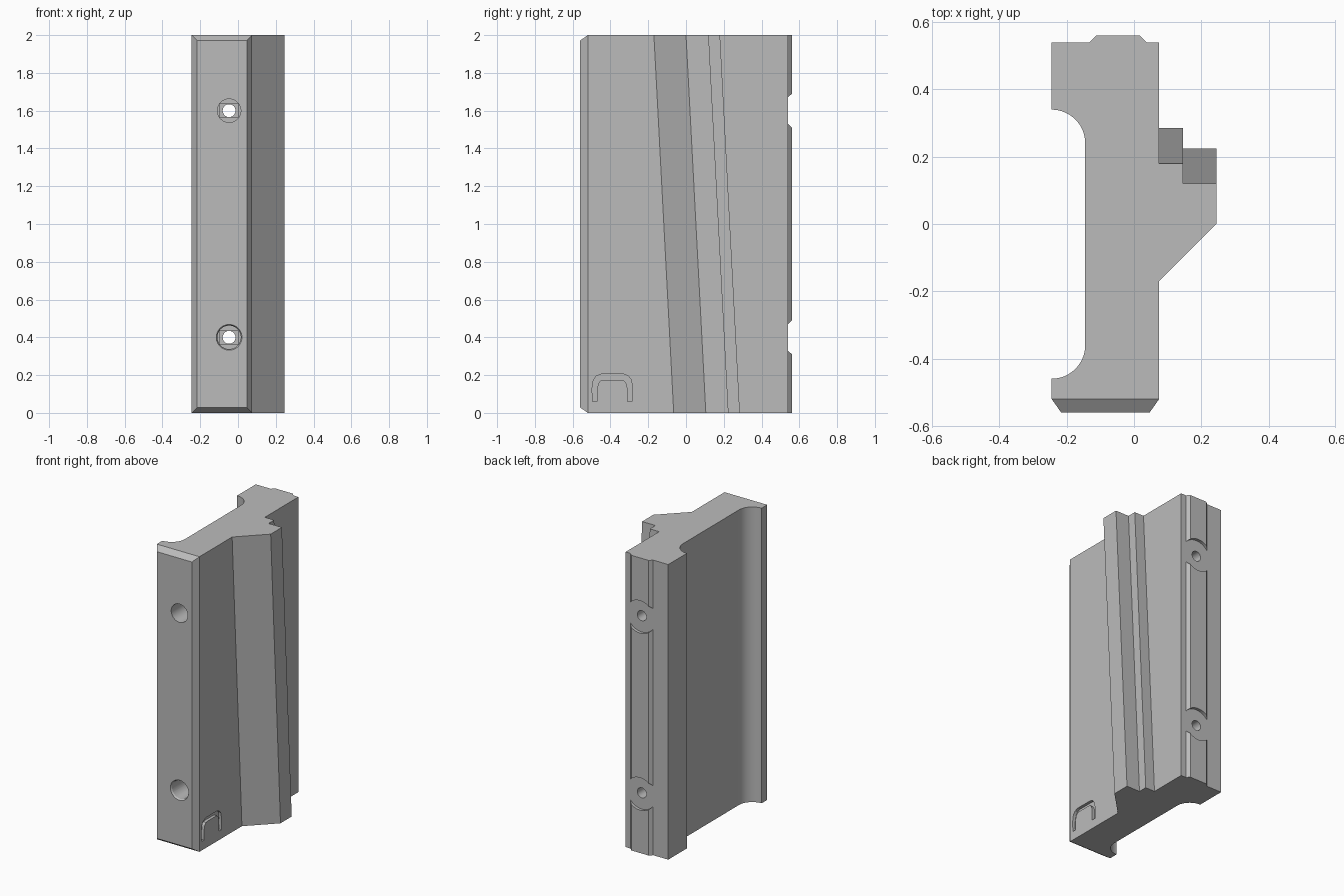
import bpy, bmesh
from math import sin, cos, pi
from mathutils import Vector, Matrix

cube = bpy.data.objects.get("Cube")
if cube:
    bpy.data.objects.remove(cube, do_unlink=True)

grey = bpy.data.materials.new("plain grey")
grey.use_nodes = True
colour = (0.5, 0.5, 0.5, 1)
grey.diffuse_color = colour
grey.node_tree.nodes["Principled BSDF"].inputs["Base Color"].default_value = colour


def finish(name, bm):
    bmesh.ops.recalc_face_normals(bm, faces=bm.faces)
    mesh = bpy.data.meshes.new(name)
    bm.to_mesh(mesh)
    bm.free()
    mesh.materials.append(grey)
    obj = bpy.data.objects.new(name, mesh)
    bpy.context.collection.objects.link(obj)
    return obj


def prism_mesh(points, sweep):
    """Sweep a flat outline along a vector."""
    bm = bmesh.new()
    face = bm.faces.new([bm.verts.new(p) for p in points])
    new = bmesh.ops.extrude_face_region(bm, geom=[face])["geom"]
    bmesh.ops.translate(bm, vec=Vector(sweep),
                        verts=[v for v in new if isinstance(v, bmesh.types.BMVert)])
    bmesh.ops.recalc_face_normals(bm, faces=bm.faces)
    return bm


def cone(name, x, z, y0, y1, r0, r1):
    """Round part along y."""
    bm = bmesh.new()
    place = Matrix.Translation((x, (y0 + y1) / 2, z)) @ Matrix.Rotation(-pi / 2, 4, 'X')
    bmesh.ops.create_cone(bm, cap_ends=True, segments=48, radius1=r0, radius2=r1,
                          depth=y1 - y0, matrix=place)
    return finish(name, bm)


def boolean(target, tool, operation):
    mod = target.modifiers.new(tool.name, 'BOOLEAN')
    mod.operation, mod.solver, mod.object = operation, 'EXACT', tool
    bpy.context.view_layer.objects.active = target
    bpy.ops.object.modifier_apply(modifier=mod.name)
    bpy.data.objects.remove(tool, do_unlink=True)


# Main block: scooped on one side, chamfered around the front face
H = 2
SIDE, OUT, R = 0.075, -0.245, 0.1
STEPS = 16
arc = [i * pi / 2 / STEPS for i in range(STEPS + 1)]
outline = [(SIDE, -0.52), (SIDE, 0.54), (OUT, 0.54)]
outline += [(OUT + R * sin(a), 0.24 + R * cos(a)) for a in arc]
outline += [(OUT + R * cos(a), -0.36 - R * sin(a)) for a in arc]
outline += [(OUT, -0.52)]
bm = prism_mesh([(x, y, 0) for x, y in outline], (0, 0, H))
bm.faces.ensure_lookup_table()
front = [f for f in bm.faces if f.normal.y < -0.99 and f.calc_center_median().y < -0.5]
bmesh.ops.inset_individual(bm, faces=front, thickness=0.04, depth=0.04)
block = finish("main_block", bm)

# Slanted stepped rail on the side
LEAN = 0.105
rail = [(0.0, -0.17), (SIDE, -0.17), (0.245, 0), (0.245, 0.12),
        (0.145, 0.12), (0.145, 0.18), (0.0, 0.18)]
boolean(block, finish("slanted_rail", prism_mesh(
    [(x, y + LEAN, 0) for x, y in rail], (0, -LEAN, H))), 'UNION')

# Rear key strip, interrupted by round clearances at the screw holes
HX = -0.047
HOLES = (0.4, 1.6)
key = [(-0.085, 0.5), (-0.085, 0.54), (-0.065, 0.56),
       (0.065, 0.56), (0.085, 0.54), (0.085, 0.5)]
strip = finish("rear_key", prism_mesh([(HX + x, y, 0) for x, y in key], (0, 0, H)))
for z in HOLES:
    boolean(strip, cone("clearance", HX, z, 0.4, 0.7, 0.11, 0.11), 'DIFFERENCE')
boolean(block, strip, 'UNION')

# Screw holes: counterbore, shallow slot, then the through hole
SEAT = 0.3
for z in HOLES:
    boolean(block, cone("counterbore", HX, z, -0.7, SEAT, 0.062, 0.062), 'DIFFERENCE')
    slot = [(HX + sx * 0.05, SEAT - 0.05, z + sz * 0.034)
            for sx, sz in ((-1, -1), (1, -1), (1, 1), (-1, 1))]
    boolean(block, finish("slot", prism_mesh(slot, (0, 0.06, 0))), 'DIFFERENCE')
    boolean(block, cone("through_hole", HX, z, 0.2, 0.7, 0.034, 0.034), 'DIFFERENCE')
# Flared mouth on the lower hole
boolean(block, cone("mouth", HX, HOLES[0], -0.57, -0.55, 0.074, 0.062), 'DIFFERENCE')

# Arch-shaped groove low on the side
MID = -0.39
half_out = [(0.105, 0.06), (0.107, 0.13), (0.1, 0.175), (0.085, 0.195), (0.06, 0.205)]
half_in = [(0.08, 0.06), (0.08, 0.13), (0.073, 0.158), (0.06, 0.172), (0.045, 0.175)]
arch = half_out + [(-y, z) for y, z in reversed(half_out)]
arch += [(-y, z) for y, z in half_in] + list(reversed(half_in))
boolean(block, finish("arch_groove", prism_mesh(
    [(SIDE - 0.02, MID + y, z) for y, z in arch], (0.05, 0, 0))), 'DIFFERENCE')

# Smooth the round surfaces and keep the edges crisp
bpy.ops.object.select_all(action='DESELECT')
block.select_set(True)
bpy.context.view_layer.objects.active = block
bpy.ops.object.shade_smooth_by_angle(angle=pi / 9)
